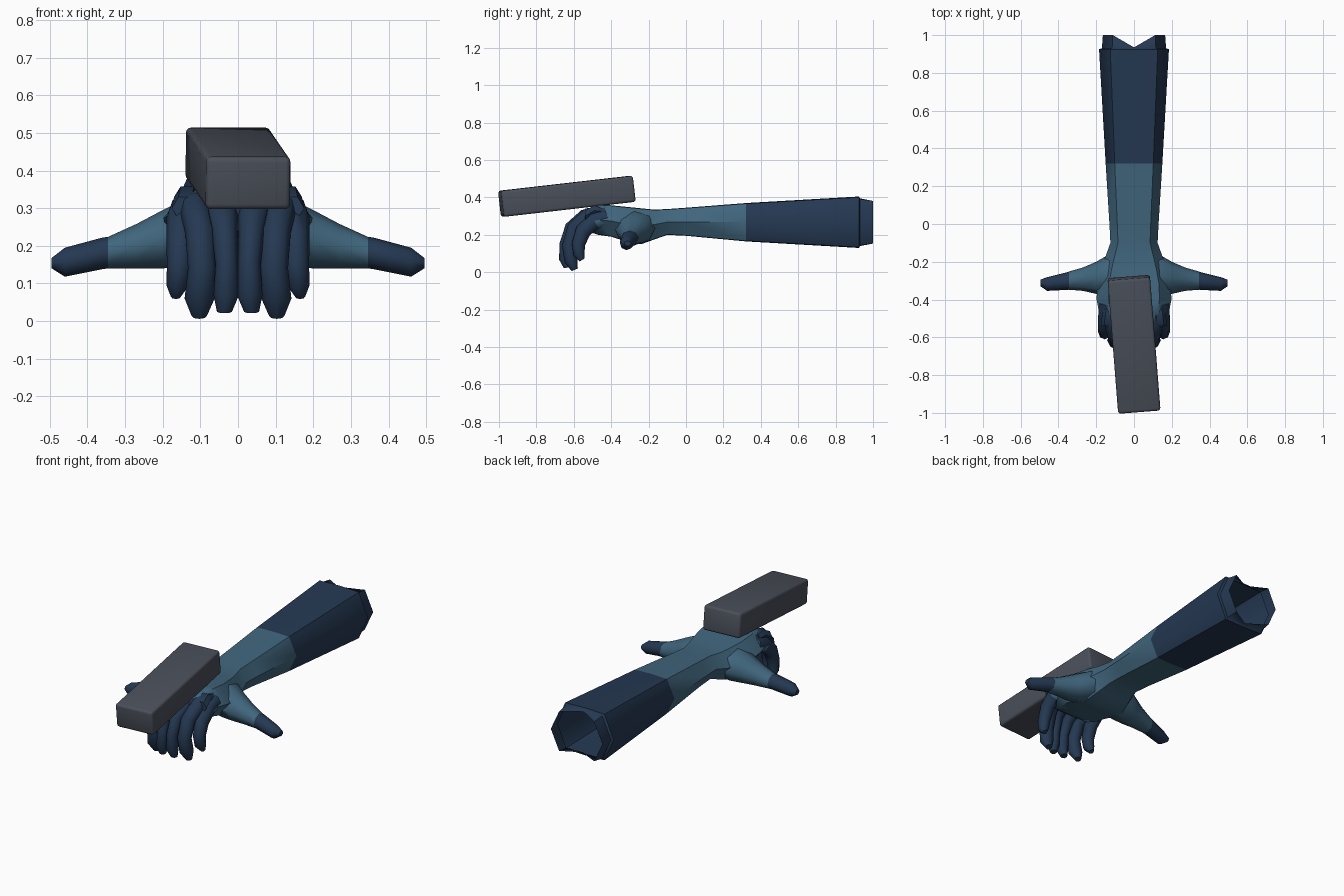
import bpy, bmesh, math
from mathutils import Vector, Matrix

if "Cube" in bpy.data.objects:
    bpy.data.objects.remove(bpy.data.objects["Cube"])


def material(name, rgb):
    m = bpy.data.materials.new(name)
    m.diffuse_color = (*rgb, 1)
    m.use_nodes = True
    m.node_tree.nodes["Principled BSDF"].inputs["Base Color"].default_value = m.diffuse_color
    return m


LIGHT = material("light blue cloth", (0.052, 0.132, 0.205))
DARK = material("dark navy cloth", (0.018, 0.040, 0.085))
GREY = material("grey block", (0.068, 0.078, 0.100))


def loft(name, rings, cap_start=True, cap_end=True, dark=lambda c: False, angle=50):
    """Skin a list of equal-length point rings and colour faces by a rule."""
    bm = bmesh.new()
    vs = [[bm.verts.new(p) for p in r] for r in rings]
    n = len(vs[0])
    for a, b in zip(vs, vs[1:]):
        for i in range(n):
            j = (i + 1) % n
            bm.faces.new((a[i], a[j], b[j], b[i]))
    if cap_start:
        bm.faces.new(vs[0][::-1])
    if cap_end:
        bm.faces.new(vs[-1])
    bmesh.ops.recalc_face_normals(bm, faces=bm.faces)
    for f in bm.faces:
        f.material_index = int(dark(f.calc_center_median()))
    return finish(name, bm, (LIGHT, DARK), angle)


def finish(name, bm, mats, angle):
    me = bpy.data.meshes.new(name)
    bm.to_mesh(me)
    bm.free()
    for m in mats:
        me.materials.append(m)
    ob = bpy.data.objects.new(name, me)
    bpy.context.collection.objects.link(ob)
    bpy.ops.object.select_all(action='DESELECT')
    ob.select_set(True)
    bpy.context.view_layer.objects.active = ob
    bpy.ops.object.shade_smooth_by_angle(angle=math.radians(angle))
    return ob


def oval(n, rx, ry):
    return [(rx * math.cos(2 * math.pi * i / n), ry * math.sin(2 * math.pi * i / n))
            for i in range(n)]


# Sleeve, wrist and palm: y, half width, bottom, top
stations = [(1.0, .165, .15, .385), (.93, .17, .14, .395), (.925, .185, .13, .405),
            (.32, .15, .165, .37), (.0, .13, .195, .345), (-.1, .125, .2, .338),
            (-.17, .15, .175, .335), (-.24, .175, .15, .342), (-.32, .195, .165, .35),
            (-.4, .198, .19, .358), (-.47, .185, .2, .362), (-.53, .165, .22, .335),
            (-.56, .14, .24, .31)]
rings = []
for y, w, lo, hi in stations:
    c, h = (lo + hi) / 2, (hi - lo) / 2
    section = [(1, 0), (.68, .97), (0, 1), (-.68, .97),
               (-1, 0), (-.68, -.97), (0, -1), (.68, -.97)]
    # The open end has a V notch above and below
    rings.append([(x * w, .935 if y == 1 and x == 0 else y, c + z * h)
                  for x, z in section])
loft("arm_and_palm", rings, cap_start=False, dark=lambda c: c.y > .32 or c.y < -.53)

# Thumbs: x, centre y, half depth, bottom, top
thumb = [(.06, -.27, .12, .17, .335), (.14, -.275, .11, .145, .325),
         (.2, -.285, .085, .14, .295), (.27, -.292, .062, .14, .258),
         (.345, -.3, .048, .14, .224), (.36, -.303, .046, .138, .222),
         (.46, -.318, .036, .118, .195), (.495, -.312, .018, .14, .168)]
for side, s in (("left", -1), ("right", 1)):
    rings = [[(s * x, cy + p, (lo + hi) / 2 + q) for p, q in oval(8, d, (hi - lo) / 2)]
             for x, cy, d, lo, hi in thumb]
    loft(side + "_thumb", rings, dark=lambda c: abs(c.x) > .345)

# Curled fingers: x, y, z, half width, half thickness along each path
fingers = {
    "outer": [(.15, -.42, .29, .034, .045), (.153, -.49, .275, .037, .045),
              (.153, -.55, .22, .037, .042), (.155, -.575, .15, .034, .036),
              (.16, -.572, .095, .03, .03), (.165, -.555, .066, .014, .015)],
    "second": [(.12, -.43, .31, .04, .045), (.115, -.52, .3, .042, .045),
               (.10, -.595, .235, .04, .042), (.095, -.625, .14, .038, .038),
               (.102, -.615, .06, .04, .035), (.103, -.595, .013, .02, .018)],
    "centre": [(.05, -.45, .32, .045, .04), (.045, -.54, .295, .046, .042),
               (.036, -.61, .235, .034, .04), (.03, -.64, .15, .03, .036),
               (.031, -.645, .07, .034, .034), (.036, -.635, .025, .02, .018)],
}
for name, path in fingers.items():
    for side, s in (("left", -1), ("right", 1)):
        rings = []
        for i, (x, y, z, w, t) in enumerate(path):
            a, b = path[max(i - 1, 0)], path[min(i + 1, len(path) - 1)]
            d = Vector((0, b[1] - a[1], b[2] - a[2])).normalized()
            up = Vector((0, -d.z, d.y))
            rings.append([Vector((s * (x + p), y, z)) + up * q for p, q in oval(8, w, t)])
        loft(f"{side}_{name}_finger", rings,
             dark=lambda c: c.y < -.45)

# Dark knuckle pads beside the block
for side, s in (("left", -1), ("right", 1)):
    rings = [[(s * x + p, y, z + q) for p, q in oval(6, w, h)]
             for x, y, z, w, h in [(.135, -.45, .325, .025, .02), (.135, -.49, .33, .035, .032),
                                   (.14, -.54, .3, .036, .035)]]
    loft(side + "_knuckle_pad", rings, dark=lambda c: True)

# Tilted block with rounded edges resting on the back of the hand
bm = bmesh.new()
bmesh.ops.create_cube(bm, size=1)
bmesh.ops.scale(bm, vec=(.225, .712, .14), verts=bm.verts)
bmesh.ops.bevel(bm, geom=bm.edges[:], offset=.014, segments=3, profile=.5, affect='EDGES')
turn = Matrix.Rotation(math.radians(4.5), 4, 'Z') @ Matrix.Rotation(math.radians(-6.5), 4, 'X')
turn = Matrix.Rotation(math.radians(4.5), 4, 'Z') @ Matrix.Rotation(math.radians(6.5), 4, 'X')
bmesh.ops.transform(bm, matrix=Matrix.Translation((0, -.637, .406)) @ turn, verts=bm.verts)
finish("block", bm, (GREY,), 35)
